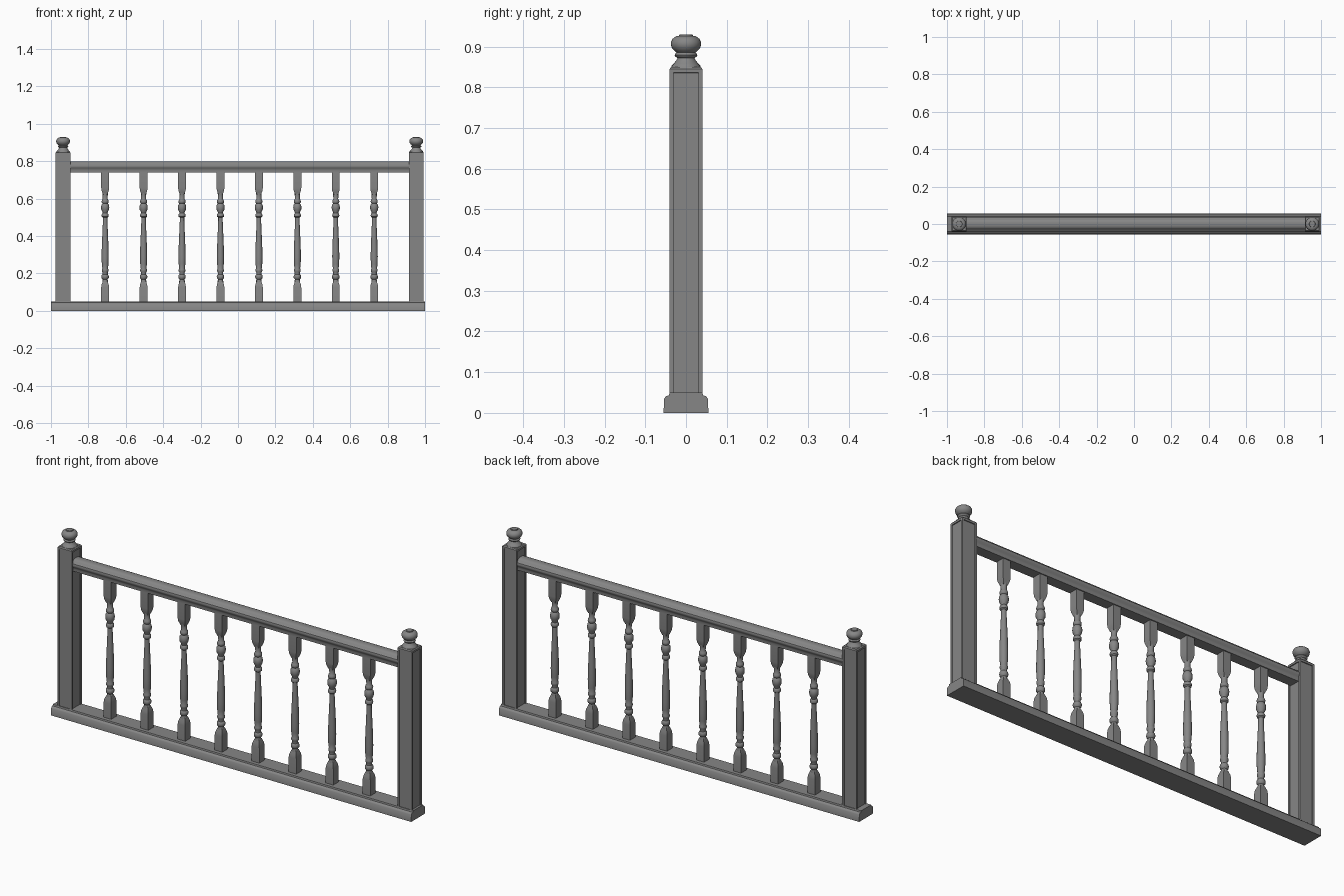
import bpy, bmesh, math

if "Cube" in bpy.data.objects:
    bpy.data.objects.remove(bpy.data.objects["Cube"])

SHIFT = 0.009          # posts and balusters sit slightly off centre
POST_X = 0.944

# Dark grey paint for every part
PAINT = bpy.data.materials.new("dark_grey_paint")
PAINT.diffuse_color = (.24, .24, .24, 1)
PAINT.use_nodes = True
PAINT.node_tree.nodes["Principled BSDF"].inputs["Base Color"].default_value = PAINT.diffuse_color


def finish(name, bm, smooth=False):
    bmesh.ops.recalc_face_normals(bm, faces=bm.faces)
    me = bpy.data.meshes.new(name)
    bm.to_mesh(me)
    bm.free()
    me.materials.append(PAINT)
    ob = bpy.data.objects.new(name, me)
    bpy.context.collection.objects.link(ob)
    if smooth:
        bpy.ops.object.select_all(action='DESELECT')
        ob.select_set(True)
        bpy.context.view_layer.objects.active = ob
        bpy.ops.object.shade_smooth_by_angle(angle=math.radians(40))
    return ob


def loft(bm, rings):
    loops = [[bm.verts.new(p) for p in r] for r in rings]
    n = len(loops[0])
    for a, b in zip(loops, loops[1:]):
        for i in range(n):
            j = (i + 1) % n
            bm.faces.new((a[i], a[j], b[j], b[i]))
    bm.faces.new(loops[0][::-1])
    bm.faces.new(loops[-1])


def turned(bm, x, profile, sides=20):
    loft(bm, [[(x + r * math.cos(2 * math.pi * i / sides),
                r * math.sin(2 * math.pi * i / sides), z) for i in range(sides)]
              for r, z in profile])


def square(bm, x, profile):
    loft(bm, [[(x + sx * h, sy * h, z) for sx, sy in ((-1, -1), (1, -1), (1, 1), (-1, 1))]
              for h, z in profile])


def moulding(name, half, x0, x1):
    # symmetric (y, z) section swept along x
    section = half + [(-y, z) for y, z in reversed(half)]
    bm = bmesh.new()
    loft(bm, [[(x, y, z) for y, z in section] for x in (x0, x1)])
    return finish(name, bm, True)


# Base rail and handrail
moulding("base_rail", [(.055, 0), (.054, .035), (.049, .041), (.042, .043), (.040, .050)], -1, 1)
moulding("handrail", [(.026, .740), (.026, .752), (.029, .760), (.034, .766),
                      (.036, .773), (.034, .781), (.028, .785), (.025, .791), (.019, .796),
                      (.010, .799)], -POST_X + .037 + SHIFT, POST_X - .037 + SHIFT)

# Posts with recessed panels, and turned finials
FINIAL = [(.036, .848), (.035, .853), (.030, .858), (.024, .866), (.021, .872), (.026, .875),
          (.028, .879), (.026, .883), (.023, .885), (.028, .889), (.034, .895), (.037, .903),
          (.037, .911), (.033, .919), (.025, .925), (.017, .926), (.016, .930)]
for side, s in (("left", -1), ("right", 1)):
    x = s * POST_X + SHIFT
    bm = bmesh.new()
    square(bm, x, [(.040, .037), (.040, .845), (.036, .850)])
    bmesh.ops.recalc_face_normals(bm, faces=bm.faces)
    panels = [f for f in bm.faces if f.calc_area() > .05]
    bmesh.ops.inset_individual(bm, faces=panels, thickness=.013)
    bmesh.ops.inset_individual(bm, faces=panels, thickness=.001, depth=-.004)
    finish(side + "_post", bm)
    bm = bmesh.new()
    turned(bm, x, FINIAL, 24)
    finish(side + "_finial", bm, True)

# Balusters: square end blocks tapering into a turned shaft
SHAFT = [(.015, .11), (.015, .160), (.013, .168), (.019, .174), (.020, .183), (.018, .191),
         (.014, .195), (.014, .205), (.018, .212), (.018, .220), (.015, .226), (.018, .250),
         (.019, .290), (.018, .340), (.015, .410), (.012, .480), (.012, .498), (.018, .503),
         (.019, .511), (.017, .518), (.013, .522), (.015, .530), (.021, .541), (.022, .554),
         (.020, .566), (.014, .574), (.018, .578), (.019, .585), (.017, .592), (.013, .598),
         (.014, .620), (.016, .640), (.016, .68)]
for i in range(8):
    x = (i - 3.5) * 0.2055 + SHIFT
    bm = bmesh.new()
    square(bm, x, [(.021, .045), (.021, .125), (.019, .140), (.012, .160)])
    square(bm, x, [(.012, .622), (.019, .642), (.021, .657), (.021, .745)])
    turned(bm, x, SHAFT, 16)
    finish("baluster_%d" % (i + 1), bm, True)
